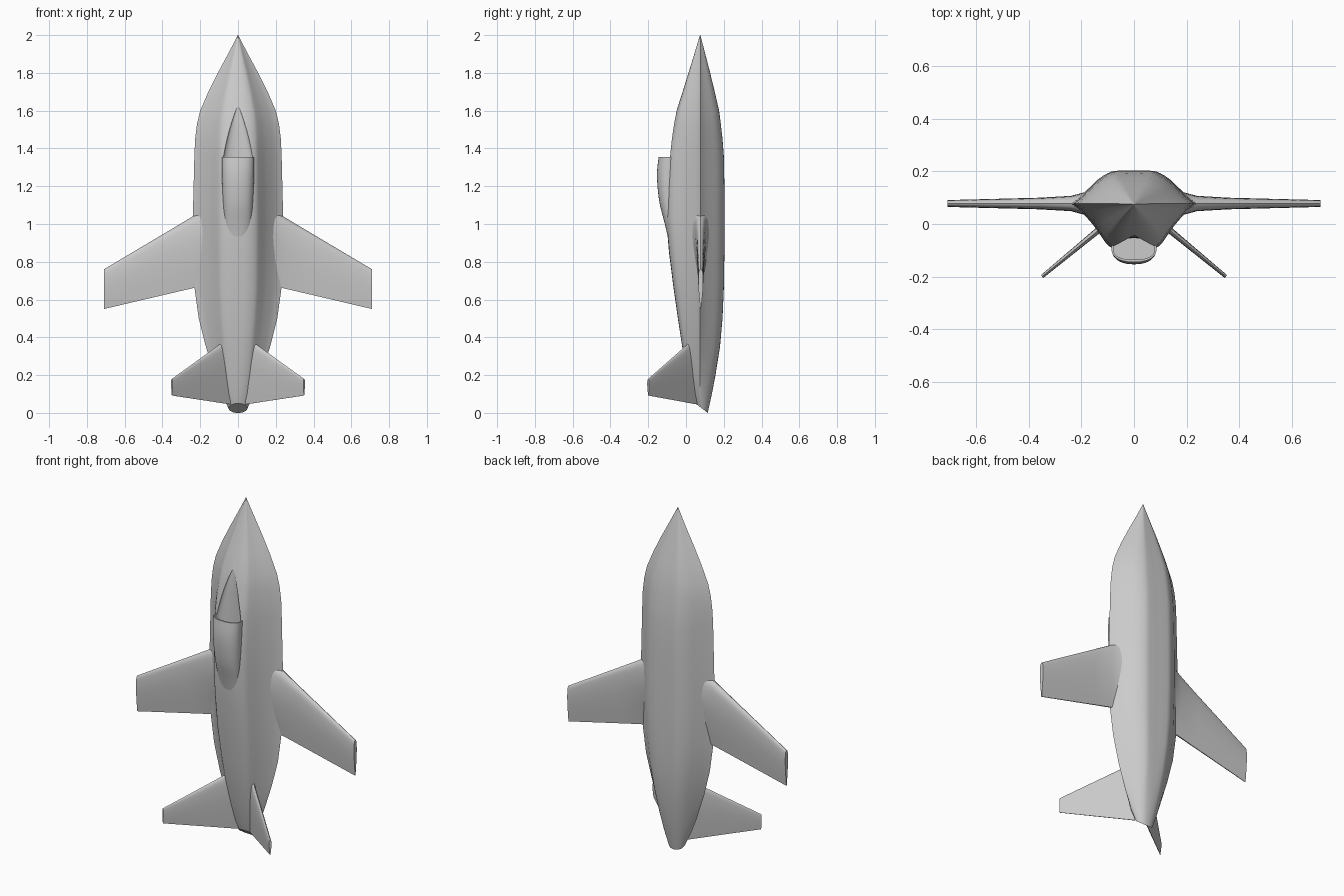
import bpy, bmesh, math
from mathutils import Vector

if "Cube" in bpy.data.objects:
    bpy.data.objects.remove(bpy.data.objects["Cube"])


def finish(ob, angle=30):
    ob.data.shade_smooth()
    ob.data.set_sharp_from_angle(angle=math.radians(angle))


def loft(name, rings):
    """Closed skin through equal-length rings, capped at both ends."""
    bm = bmesh.new()
    vs = [[bm.verts.new(p) for p in r] for r in rings]
    n = len(rings[0])
    for a, b in zip(vs, vs[1:]):
        for i in range(n):
            j = (i + 1) % n
            bm.faces.new((a[i], a[j], b[j], b[i]))
    bm.faces.new(vs[0])
    bm.faces.new(vs[-1])
    bmesh.ops.recalc_face_normals(bm, faces=bm.faces)
    me = bpy.data.meshes.new(name)
    bm.to_mesh(me)
    bm.free()
    ob = bpy.data.objects.new(name, me)
    bpy.context.collection.objects.link(ob)
    return ob


def spline(pts, steps):
    """Catmull-Rom through a few points (tuples of any size)."""
    pts = [Vector(p) for p in pts]
    out = []
    for i in range(len(pts) - 1):
        p1, p2 = pts[i], pts[i + 1]
        m1 = (p2 - pts[i - 1]) / 2 if i else p2 - p1
        m2 = (pts[i + 2] - p1) / 2 if i + 2 < len(pts) else p2 - p1
        for k in range(steps):
            t = k / steps
            out.append(p1 * (2*t**3 - 3*t*t + 1) + m1 * (t**3 - 2*t*t + t)
                       + p2 * (3*t*t - 2*t**3) + m2 * (t**3 - t*t))
    return out + [pts[-1]]


def apply_mods(ob):
    dg = bpy.context.evaluated_depsgraph_get()
    me = bpy.data.meshes.new_from_object(ob.evaluated_get(dg))
    ob.modifiers.clear()
    ob.data = me


# Fuselage: chined half section, scaled at each station
belly = spline([(0, 1), (.2, 1), (.36, .97), (.55, .77), (.72, .47), (.87, .2), (1, 0)], 3)
back = spline([(1, 0), (.85, -.15), (.64, -.46), (.5, -.72), (.4, -.88), (.22, -.98), (0, -1)], 3)
half = belly + back[1:]
section = half + [Vector((-p.x, p.y)) for p in half[-2:0:-1]]

# z, half width, dorsal y, chine y, belly y, roundness
stations = [
    (2.0, .001, .074, .075, .076, 0), (1.9, .053, .044, .077, .102, 0),
    (1.8, .107, .013, .078, .128, 0), (1.7, .157, -.018, .078, .152, 0),
    (1.6, .2, -.05, .078, .175, 0), (1.53, .217, -.064, .078, .184, 0),
    (1.45, .227, -.08, .078, .193, 0), (1.36, .231, -.096, .077, .2, 0),
    (1.2, .235, -.104, .077, .203, 0), (1.04, .239, -.106, .077, .203, 0),
    (.85, .237, -.09, .076, .203, 0), (.66, .23, -.066, .075, .2, 0),
    (.5, .208, -.043, .075, .193, 0), (.35, .17, -.02, .073, .18, .1),
    (.2, .122, .012, .073, .156, .4), (.1, .085, .035, .077, .137, .7),
    (.0, .05, .05, .083, .115, 1)]
rings = []
for z, w, top, chine, bot, rnd in stations:
    ring = []
    for i, p in enumerate(section):
        a = 2 * math.pi * i / len(section)
        q = p.lerp(Vector((math.sin(a), math.cos(a))), rnd)
        y = chine + q.y * ((bot - chine) if q.y > 0 else (chine - top))
        zz = .05 * (.115 - y) / .065 if z == 0 else z     # slanted tail end
        ring.append((q.x * w, y, zz))
    rings.append(ring)
fuselage = loft("fuselage", rings)


# Dorsal scoop and the ramp cut leading into it
def ovals(rows, n=40):
    out = []
    for z, cy, rx, ry in rows:
        ring = []
        for i in range(n):
            a = 2 * math.pi * i / n
            c, s = math.cos(a), math.sin(a)
            ring.append((rx * math.copysign(abs(c)**.85, c),
                         cy + ry * math.copysign(abs(s)**.85, s), z))
        out.append(ring)
    return out


scoop = loft("intake_scoop", ovals(spline([
    (1.355, -.092, .086, .053), (1.28, -.092, .085, .061), (1.2, -.09, .083, .061),
    (1.1, -.085, .078, .053), (1.0, -.075, .07, .037), (.88, -.06, .055, .025)], 3)))
cutter = loft("intake_cutter", ovals([
    (1.62, -.045, .004, .003), (1.58, -.054, .02, .006), (1.5, -.07, .046, .019),
    (1.42, -.085, .066, .032), (1.356, -.095, .079, .041), (1.3, -.095, .079, .041)]))
cutter.hide_render = True
cutter.hide_viewport = False
for ob in (fuselage, scoop):
    m = ob.modifiers.new("intake", 'BOOLEAN')
    m.operation, m.solver, m.object = 'DIFFERENCE', 'EXACT', cutter
    apply_mods(ob)
    finish(ob)
bpy.data.objects.remove(cutter)

# Wings and tail fins: symmetric airfoil sections from root to tip
foil = spline([(0, 0), (.03, .55), (.12, .9), (.35, 1), (.65, .7), (1, .12)], 3)


def panel(name, rows, normal):
    normal = Vector(normal).normalized()
    rings = []
    for le, te, thick in rows:
        le, te = Vector(le), Vector(te)
        up = [le.lerp(te, p.x) + normal * p.y * thick for p in foil]
        low = [le.lerp(te, p.x) - normal * p.y * thick for p in foil[:0:-1]]
        rings.append(up + low)
    ob = loft(name, rings)
    ob.modifiers.new("mirror", 'MIRROR')
    apply_mods(ob)
    finish(ob, 40)


panel("wings", [
    ((.12, .078, 1.11), (.12, .078, .685), .075),
    ((.18, .078, 1.075), (.18, .078, .671), .045),
    ((.24, .078, 1.04), (.24, .078, .66), .029),
    ((.36, .078, .968), (.36, .078, .632), .022),
    ((.71, .078, .76), (.71, .078, .55), .013)], (0, 1, 0))

panel("tail_fins", [
    ((.045, .05, .4), (.04, .058, .045), .014),
    ((.35, -.2, .18), (.35, -.2, .092), .007)], (.64, .77, 0))
